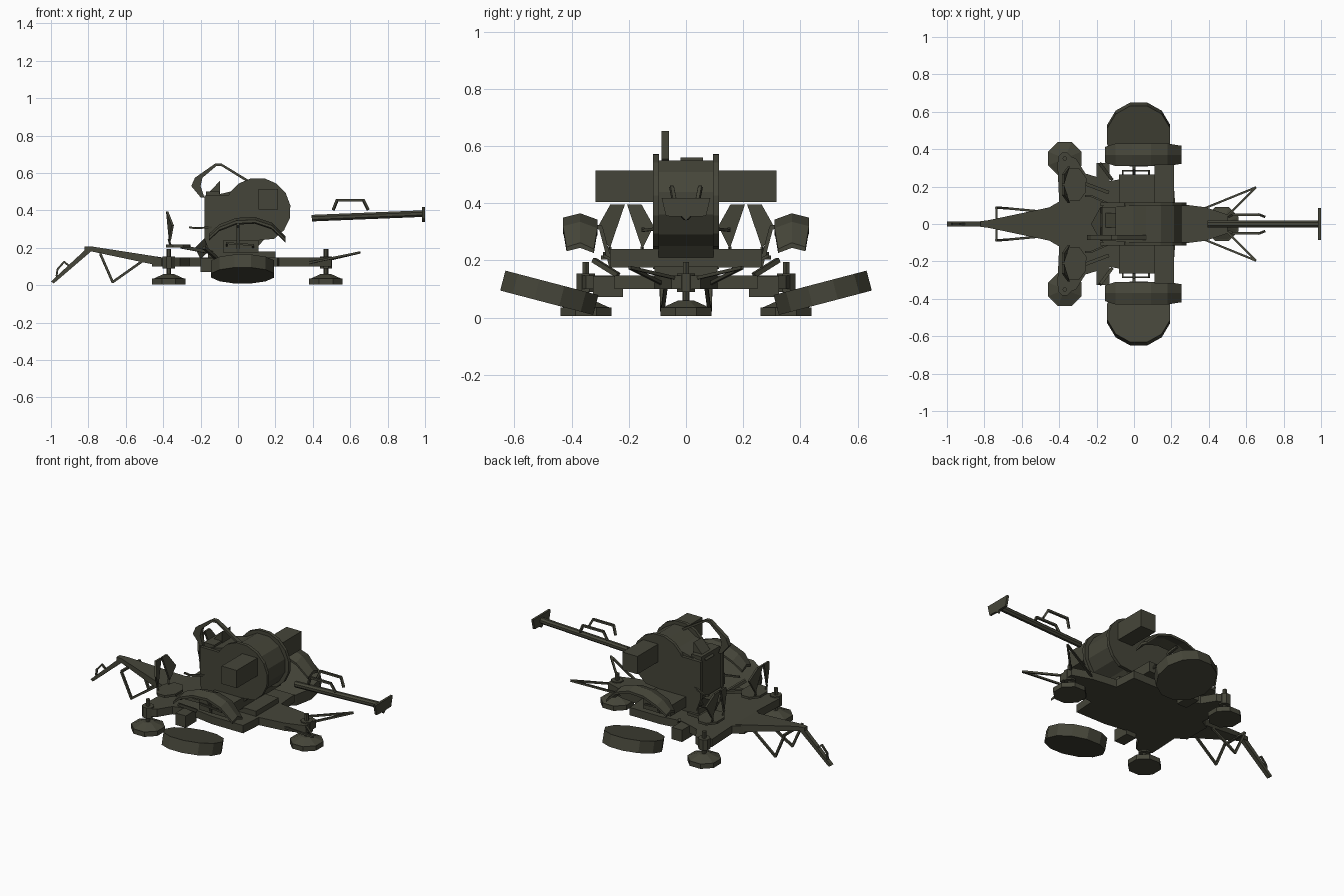
import bpy, bmesh, math
from mathutils import Vector, Matrix

if "Cube" in bpy.data.objects:
    bpy.data.objects.remove(bpy.data.objects["Cube"])

olive = bpy.data.materials.new("dark olive paint")
olive.diffuse_color = (0.06, 0.06, 0.041, 1)
olive.use_nodes = True
olive.node_tree.nodes["Principled BSDF"].inputs["Base Color"].default_value = olive.diffuse_color


def finish(bm, name):
    bmesh.ops.recalc_face_normals(bm, faces=bm.faces)
    me = bpy.data.meshes.new(name)
    bm.to_mesh(me)
    bm.free()
    me.materials.append(olive)
    ob = bpy.data.objects.new(name, me)
    bpy.context.collection.objects.link(ob)
    return ob


def prism(name, pts, vec):
    """Closed 3D outline pushed along a vector."""
    bm = bmesh.new()
    face = bm.faces.new([bm.verts.new(p) for p in pts])
    ret = bmesh.ops.extrude_face_region(bm, geom=[face], use_keep_orig=True)
    bmesh.ops.translate(bm, vec=Vector(vec),
                        verts=[v for v in ret['geom'] if isinstance(v, bmesh.types.BMVert)])
    return finish(bm, name)


def side(name, pts, y0, y1):
    return prism(name, [(x, y0, z) for x, z in pts], (0, y1 - y0, 0))


def box(name, x0, x1, y0, y1, z0, z1):
    return side(name, [(x0, z0), (x1, z0), (x1, z1), (x0, z1)], y0, y1)


def rod(name, pts, r, n=4):
    """Straight bars joining a run of points."""
    bm = bmesh.new()
    for a, b in zip(pts, pts[1:]):
        a, b = Vector(a), Vector(b)
        d = b - a
        m = (Matrix.Translation((a + b) / 2) @ d.to_track_quat('Z', 'Y').to_matrix().to_4x4()
             @ Matrix.Rotation(math.pi / n, 4, 'Z'))
        bmesh.ops.create_cone(bm, cap_ends=True, segments=n, radius1=r, radius2=r,
                              depth=d.length + r * 0.6, matrix=m)
    return finish(bm, name)


def cone(bm, x, y, z0, z1, r0, r1, n=8):
    bmesh.ops.create_cone(bm, cap_ends=True, segments=n, radius1=r0, radius2=r1, depth=z1 - z0,
                          matrix=Matrix.Translation((x, y, (z0 + z1) / 2))
                          @ Matrix.Rotation(math.pi / n, 4, 'Z'))


# Star-shaped carriage platform
half = [(-0.46, 0.085), (-0.40, 0.12), (-0.41, 0.33), (-0.36, 0.37), (-0.31, 0.35), (-0.26, 0.27),
        (-0.13, 0.23), (0.0, 0.25), (0.21, 0.25), (0.22, 0.11), (0.38, 0.09), (0.50, 0.05)]
prism("platform", [(x, y, 0.10) for x, y in half] + [(x, -y, 0.10) for x, y in reversed(half)],
      (0, 0, 0.048))

# Tapered tow arm, narrowing and rising to the hinge
bm = bmesh.new()
rings = []
for x, w, z0, z1 in [(-0.40, 0.10, 0.10, 0.148), (-0.78, 0.02, 0.18, 0.207), (-0.82, 0.015, 0.18, 0.207)]:
    rings.append([bm.verts.new(p) for p in [(x, -w, z0), (x, w, z0), (x, w, z1), (x, -w, z1)]])
for a, b in zip(rings, rings[1:]):
    for i in range(4):
        bm.faces.new([a[i], a[(i + 1) % 4], b[(i + 1) % 4], b[i]])
bm.faces.new(rings[0])
bm.faces.new(rings[-1])
finish(bm, "tow_arm")
side("tow_bar", [(-0.80, 0.205), (-0.775, 0.19), (-0.985, 0.01), (-1.0, 0.02)], -0.013, 0.013)
rod("tow_handle", [(-0.97, 0, 0.05), (-0.965, 0, 0.085), (-0.93, 0, 0.125), (-0.905, 0, 0.105)], 0.007)

# Tow arm support frame
for s in (-1, 1):
    rod("support_frame_leg", [(-0.735, s * 0.088, 0.165), (-0.67, s * 0.083, 0.017),
                              (-0.51, s * 0.068, 0.13)], 0.009)
rod("support_frame_crossbar", [(-0.735, -0.088, 0.168), (-0.735, 0.088, 0.168)], 0.009)

# Jacks with round foot pads
for x, y in [(-0.37, 0.35), (-0.37, -0.35), (0.47, 0)]:
    bm = bmesh.new()
    cone(bm, x, y, 0.005, 0.035, 0.097, 0.097)
    cone(bm, x, y, 0.035, 0.06, 0.09, 0.03)
    cone(bm, x, y, 0.06, 0.195, 0.013, 0.013, 6)
    cone(bm, x, y, 0.09, 0.155, 0.035, 0.035)
    finish(bm, "jack")

# Front stay frame
for s in (-1, 1):
    rod("front_stay", [(0.38, s * 0.085, 0.12), (0.65, s * 0.195, 0.175), (0.50, s * 0.045, 0.14)], 0.008)

# Gun cradle: side cheeks with round fronts and a lower middle body
cx, cz = 0.105, 0.40
arc = [(cx + 0.177 * math.cos(math.radians(a)), cz + 0.175 * math.sin(math.radians(a)))
       for a in range(-60, 151, 23)]
cheek = [(-0.18, 0.48), (-0.18, 0.25), (-0.15, 0.17), (0.11, 0.17), (0.11, 0.24)] + arc + [(-0.05, 0.48)]
inner = [(-0.17, 0.47), (-0.17, 0.20), (0.10, 0.20)] + \
        [(cx + 0.155 * math.cos(math.radians(a)), cz + 0.155 * math.sin(math.radians(a)))
         for a in range(-75, 136, 30)]
for s in (-1, 1):
    side("cradle_cheek", cheek, s * 0.095, s * 0.115)
side("cradle_body", inner, -0.097, 0.097)
prism("rear_wedge", [(-0.18, -0.09, 0.25), (-0.23, 0, 0.20), (-0.18, 0.09, 0.25)], (0.03, 0, -0.06))
box("turntable_deck", -0.08, 0.11, -0.265, 0.265, 0.175, 0.24)
box("turntable_ring", -0.16, 0.20, -0.11, 0.11, 0.145, 0.18)

# Gun barrel, muzzle plate and carrying handles
rod("barrel", [(0.40, 0, 0.359), (0.99, 0, 0.383)], 0.019, 8)
prism("muzzle_plate", [(0.985, -0.085, 0.418), (0.985, 0.085, 0.418), (0.985, 0.07, 0.355),
                       (0.985, 0.015, 0.353), (0.985, 0, 0.338), (0.985, -0.015, 0.353),
                       (0.985, -0.07, 0.355)], (0.014, 0, 0))
for s in (-1, 1):
    rod("barrel_handle", [(0.51, s * 0.04, 0.405), (0.53, s * 0.05, 0.455),
                          (0.67, s * 0.05, 0.455), (0.695, s * 0.04, 0.405)], 0.009)

# Sight on top
side("sight_arm", [(-0.25, 0.53), (-0.23, 0.575), (-0.12, 0.652), (-0.09, 0.652), (0.07, 0.555),
                   (0.06, 0.545), (-0.09, 0.638), (-0.115, 0.638), (-0.19, 0.575), (-0.20, 0.53),
                   (-0.18, 0.47), (-0.20, 0.47)], -0.085, -0.06)
side("sight_fin", [(-0.18, 0.47), (-0.095, 0.56), (-0.095, 0.47)], -0.02, 0.06)
box("sight_base", -0.17, -0.10, -0.09, 0.09, 0.46, 0.50)

for s in (-1, 1):
    # Folded road wheels, tilted outwards
    bm = bmesh.new()
    bmesh.ops.create_cone(bm, cap_ends=True, segments=12, radius1=0.174, radius2=0.174, depth=0.072,
                          matrix=Matrix.Translation((0.025, s * 0.478, 0.087))
                          @ Matrix.Rotation(s * math.radians(14.7), 4, 'X')
                          @ Matrix.Rotation(math.pi / 12, 4, 'Z'))
    finish(bm, "wheel")
    box("wheel_hinge", -0.20, -0.13, s * 0.22, s * 0.325, 0.072, 0.145)

    # Ammunition box
    box("ammunition_box", 0.11, 0.213, s * 0.11, s * 0.317, 0.405, 0.515)

    # Arched fender with a bevelled cross-section
    bm = bmesh.new()
    prev = None
    for x, z, t in [(-0.155, 0.275, .7), (-0.10, 0.325, 1), (-0.01, 0.36, 1), (0.09, 0.365, 1),
                    (0.18, 0.335, 1), (0.255, 0.262, .8)]:
        w = 0.06 * t
        sec = [(-w, -0.022), (0, 0), (w, -0.015), (w, -0.03), (0, -0.018), (-w, -0.036)]
        ring = [bm.verts.new((x, s * (0.37 + a), z + b)) for a, b in sec]
        if prev:
            for i in range(6):
                bm.faces.new([prev[i], prev[(i + 1) % 6], ring[(i + 1) % 6], ring[i]])
        else:
            bm.faces.new(ring)
        prev = ring
    bm.faces.new(prev)
    finish(bm, "fender")
    rod("fender_bracket", [(0.0, s * 0.262, 0.18), (0.0, s * 0.298, 0.315), (0.0, s * 0.37, 0.325)], 0.010)

    # Seat pan, split seat back and supports
    cy = s * 0.21
    prism("seat_pan", [(-0.32 + 0.07 * math.cos(k * math.pi / 4 + 0.39),
                        cy + 0.095 * math.sin(k * math.pi / 4 + 0.39), 0.203) for k in range(8)],
          (0, 0, 0.014))
    for q in (-1, 1):
        prism("seat_back", [(-0.385, cy + q * 0.004, 0.395), (-0.385, cy + q * 0.055, 0.395),
                            (-0.355, cy + q * 0.097, 0.32), (-0.37, cy + q * 0.057, 0.24)], (0.012, 0, 0))
        rod("seat_back_post", [(-0.37, cy + q * 0.057, 0.245), (-0.36, cy + q * 0.05, 0.21)], 0.006)
    rod("seat_support", [(-0.30, s * 0.23, 0.205), (-0.14, s * 0.17, 0.175)], 0.013)
    # Foot rest and hand wheel arm
    rod("foot_rest", [(-0.06, s * 0.26, 0.21), (-0.06, s * 0.285, 0.225), (0.08, s * 0.285, 0.215),
                      (0.08, s * 0.255, 0.20)], 0.007)
    rod("hand_crank", [(-0.14, s * 0.11, 0.31), (-0.23, s * 0.15, 0.305), (-0.26, s * 0.15, 0.31)], 0.007)
    rod("wheel_lock_lever", [(-0.12, s * 0.24, 0.15), (-0.18, s * 0.32, 0.20)], 0.012)
